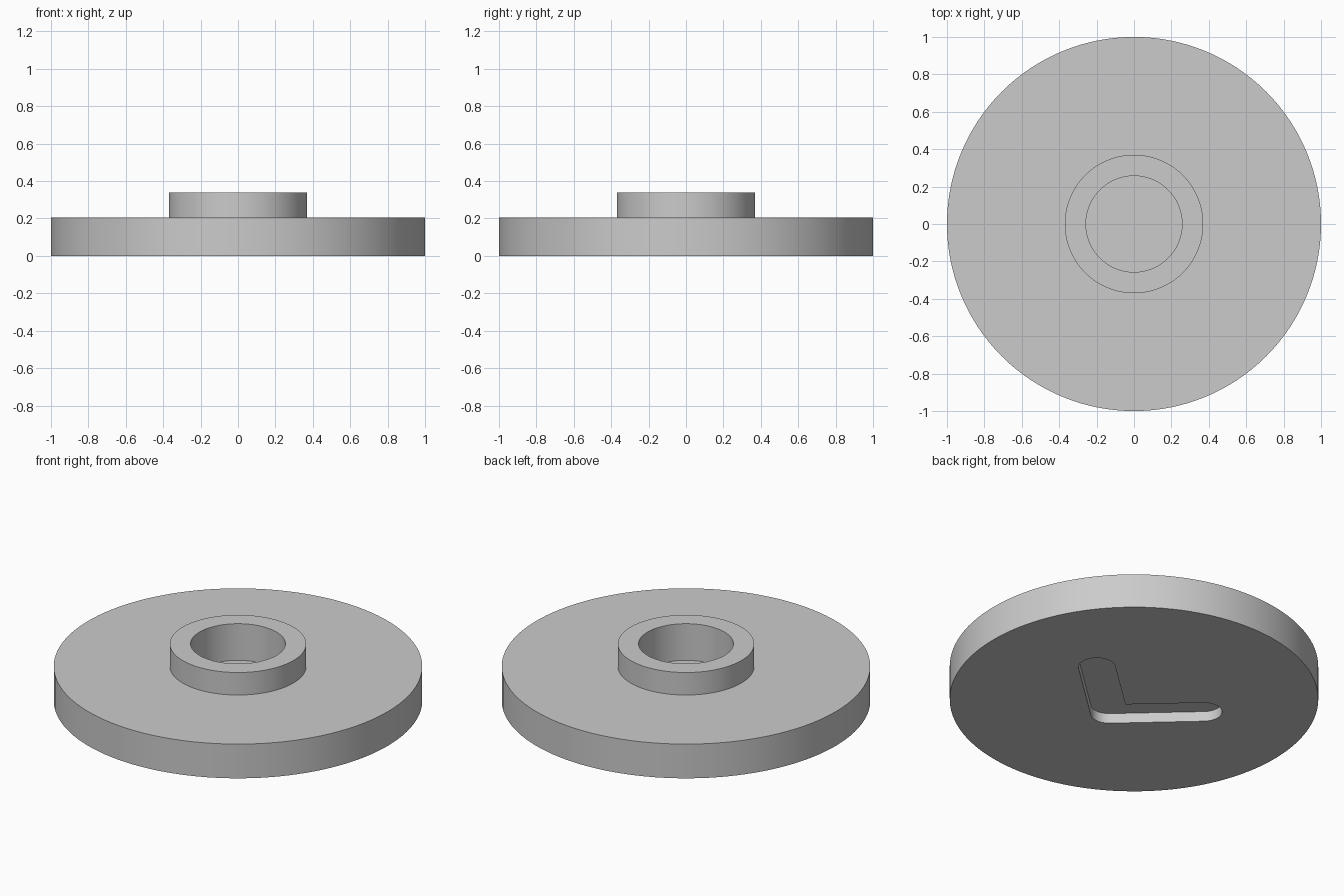
import bpy
import bmesh
from math import cos, sin, pi, atan2

SEGMENTS = 128

cube = bpy.data.objects.get("Cube")
if cube:
    bpy.data.objects.remove(cube, do_unlink=True)

grey = bpy.data.materials.new("light_grey")
grey.use_nodes = True
grey.diffuse_color = (0.6, 0.6, 0.6, 1)
grey.node_tree.nodes["Principled BSDF"].inputs["Base Color"].default_value = (0.6, 0.6, 0.6, 1)


def make_object(name, bm):
    bmesh.ops.recalc_face_normals(bm, faces=bm.faces)
    mesh = bpy.data.meshes.new(name)
    bm.to_mesh(mesh)
    bm.free()
    mesh.materials.append(grey)
    obj = bpy.data.objects.new(name, mesh)
    bpy.context.collection.objects.link(obj)
    return obj


def lathe(name, profile):
    """Turn (radius, z) points about z and cap both ends with single faces."""
    bm = bmesh.new()
    rings = [[bm.verts.new((r * cos(2 * pi * i / SEGMENTS), r * sin(2 * pi * i / SEGMENTS), z))
              for i in range(SEGMENTS)] for r, z in profile]
    for low, high in zip(rings, rings[1:]):
        for i in range(SEGMENTS):
            j = (i + 1) % SEGMENTS
            bm.faces.new((low[i], low[j], high[j], high[i]))
    bm.faces.new(rings[0])
    bm.faces.new(rings[-1])
    return make_object(name, bm)


def prism(name, outline, bottom, top):
    bm = bmesh.new()
    face = bm.faces.new([bm.verts.new((x, y, bottom)) for x, y in outline])
    extruded = bmesh.ops.extrude_face_region(bm, geom=[face])["geom"]
    verts = [v for v in extruded if isinstance(v, bmesh.types.BMVert)]
    bmesh.ops.translate(bm, verts=verts, vec=(0, 0, top - bottom))
    return make_object(name, bm)


def arc(cx, cy, radius, start, end, steps=16):
    angles = [start + (end - start) * i / steps for i in range(steps + 1)]
    return [(cx + radius * cos(a), cy + radius * sin(a)) for a in angles]


# Round plate with a raised hub and a blind bore
plate = lathe("flanged_plate", [(1, 0), (1, 0.205), (0.37, 0.205), (0.37, 0.34),
                                (0.257, 0.34), (0.257, 0.12)])

# V-shaped slot with round ends, sunk into the underside
end_x, end_y, apex_y, radius = 0.378, 0.137, -0.209, 0.1
slope = atan2(end_y - apex_y, end_x)
outline = arc(0, apex_y, radius, -pi / 2 - slope, slope - pi / 2)
outline += arc(end_x, end_y, radius, slope - pi / 2, slope + pi / 2)
outline.append((0, apex_y + radius / cos(slope)))
outline += arc(-end_x, end_y, radius, pi / 2 - slope, 3 * pi / 2 - slope)
cutter = prism("slot_cutter", outline, -0.1, 0.06)
cutter.hide_render = True

cut = plate.modifiers.new("slot", "BOOLEAN")
cut.operation = "DIFFERENCE"
cut.solver = "EXACT"
cut.object = cutter

bpy.ops.object.select_all(action="DESELECT")
plate.select_set(True)
bpy.context.view_layer.objects.active = plate
bpy.ops.object.modifier_apply(modifier=cut.name)
bpy.data.objects.remove(cutter, do_unlink=True)
bpy.ops.object.shade_smooth_by_angle(angle=pi / 6)
